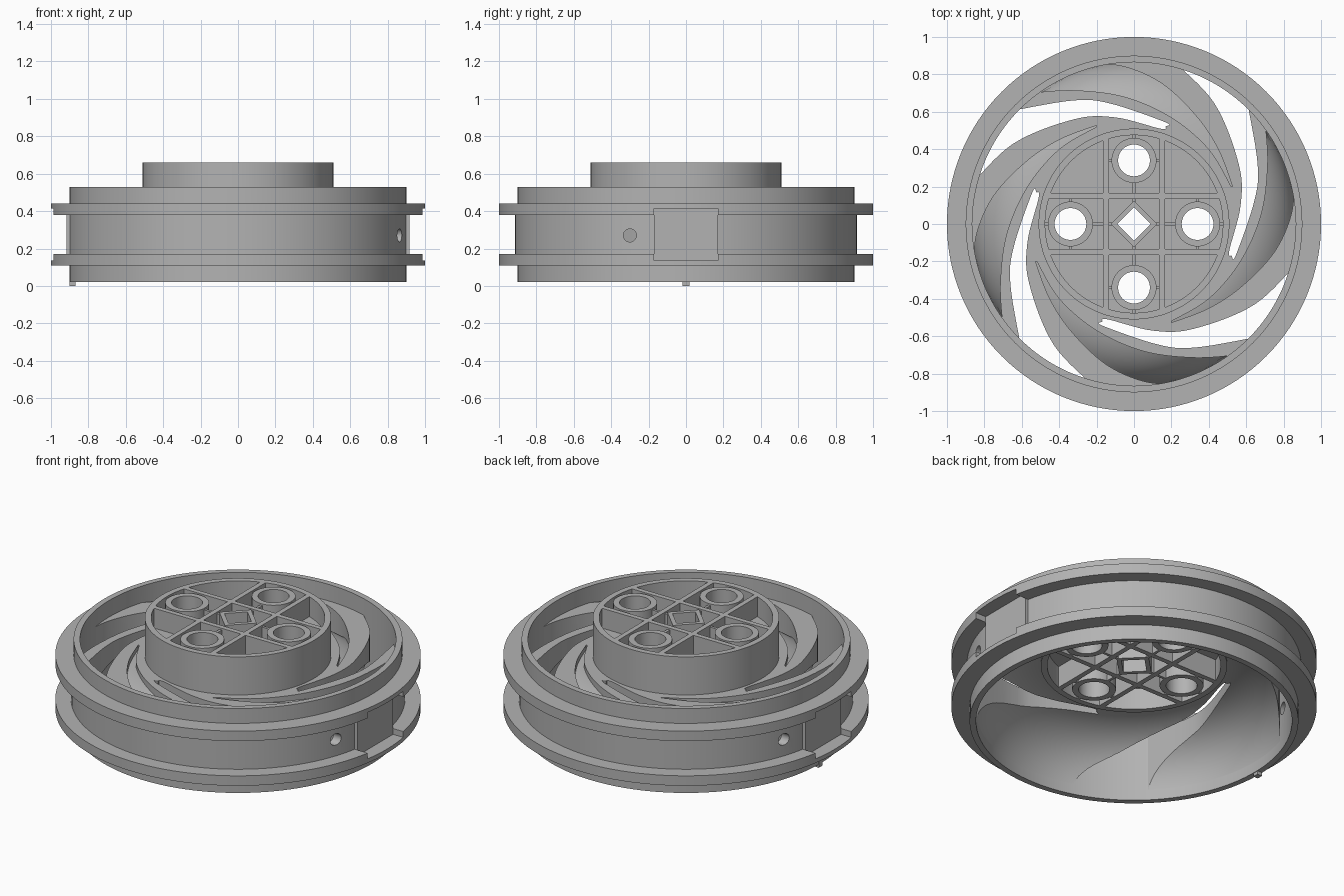
import bpy, bmesh, math
from mathutils import Matrix, Vector
from mathutils.geometry import interpolate_bezier

cube = bpy.data.objects.get("Cube")
if cube:
    bpy.data.objects.remove(cube, do_unlink=True)

grey = bpy.data.materials.new("plain grey")
grey.use_nodes = True
grey.diffuse_color = (0.45, 0.45, 0.45, 1)
grey.node_tree.nodes["Principled BSDF"].inputs["Base Color"].default_value = (0.45, 0.45, 0.45, 1)


def finish(name, bm):
    """Turn a bmesh into a named object."""
    bmesh.ops.recalc_face_normals(bm, faces=bm.faces)
    mesh = bpy.data.meshes.new(name)
    bm.to_mesh(mesh)
    bm.free()
    mesh.materials.append(grey)
    obj = bpy.data.objects.new(name, mesh)
    bpy.context.collection.objects.link(obj)
    return obj


def revolve(name, profile, steps=128):
    """Closed ring swept from (radius, height) points."""
    bm = bmesh.new()
    rings = []
    for i in range(steps):
        a = math.tau * i / steps
        rings.append([bm.verts.new((r * math.cos(a), r * math.sin(a), z)) for r, z in profile])
    n = len(profile)
    for i in range(steps):
        a, b = rings[i], rings[(i + 1) % steps]
        for j in range(n):
            k = (j + 1) % n
            bm.faces.new((a[j], b[j], b[k], a[k]))
    return finish(name, bm)


def box(name, low, high):
    bm = bmesh.new()
    bmesh.ops.create_cube(bm, size=1)
    for v in bm.verts:
        v.co = [l + (c + 0.5) * (h - l) for c, l, h in zip(v.co, low, high)]
    return finish(name, bm)


def cylinder(name, centre, radius, depth, sides=48, axis="Z", turn=0):
    bm = bmesh.new()
    rot = Matrix.Rotation(turn, 4, "Z")
    if axis == "X":
        rot = Matrix.Rotation(math.pi / 2, 4, "Y")
    bmesh.ops.create_cone(bm, cap_ends=True, segments=sides, radius1=radius, radius2=radius,
                          depth=depth, matrix=Matrix.Translation(centre) @ rot)
    return finish(name, bm)


def smooth_path(points, per=8):
    """Smooth curve through a few plan points."""
    p = [Vector((x, y, 0)) for x, y in points]
    out = []
    for i in range(len(p) - 1):
        before, after = p[max(i - 1, 0)], p[min(i + 2, len(p) - 1)]
        h1 = p[i] + (p[i + 1] - before) / 6
        h2 = p[i + 1] - (after - p[i]) / 6
        out += interpolate_bezier(p[i], h1, h2, p[i + 1], per + 1)[:-1]
    return out + [p[-1]]


def cut(target, cutters):
    for c in cutters:
        mod = target.modifiers.new("cut", "BOOLEAN")
        mod.operation, mod.solver, mod.object = "DIFFERENCE", "EXACT", c
        c.hide_render = True
    bpy.context.view_layer.update()
    dg = bpy.context.evaluated_depsgraph_get()
    mesh = bpy.data.meshes.new_from_object(target.evaluated_get(dg))
    target.modifiers.clear()
    target.data = mesh


def quarter_copies(obj):
    """Copies of a cutter turned by quarter turns."""
    copies = [obj]
    for k in range(1, 4):
        c = obj.copy()
        c.data = obj.data.copy()
        c.data.transform(Matrix.Rotation(k * math.pi / 2, 4, "Z"))
        bpy.context.collection.objects.link(c)
        copies.append(c)
    return copies


parts, helpers = [], []

# Rim with two flanges
rim = revolve("rim", [(0.865, 0.02), (0.9, 0.02), (0.9, 0.11), (1, 0.11), (1, 0.17), (0.915, 0.17),
                      (0.915, 0.38), (1, 0.38), (1, 0.44), (0.9, 0.44), (0.9, 0.53), (0.865, 0.53)])
rim_cuts = []
for s in (1, -1):
    xs = sorted((s * 0.917, s * 1.1))
    rim_cuts.append(box("notch_cutter", (xs[0], -0.17, 0.135), (xs[1], 0.17, 0.415)))
    rim_cuts.append(cylinder("hole_cutter", (s * 0.87, -s * 0.3, 0.27), 0.035, 0.25, 24, "X"))
    xs = sorted((s * 0.88, s * 0.917))
    parts.append(box("flat_pad", (xs[0], -0.17, 0.135), (xs[1], 0.17, 0.415)))
cut(rim, rim_cuts)
parts.append(rim)
helpers += rim_cuts
parts.append(box("locating_peg", (-0.9, -0.018, 0), (-0.868, 0.018, 0.06)))


# Spoke disc: domed underside, flat top, spiral slots and scoops
def dome(r):
    t = min(max((r - 0.47) / 0.4, 0), 1)
    return 0.03 + 0.35 * math.sqrt(1 - t ** 2.2)


TOP = 0.43
under = [(0.48 + 0.39 * math.sin(i / 16 * math.pi / 2),) for i in range(17)]
spokes = revolve("spokes", [(r, dome(r)) for (r,) in under] + [(0.885, 0.03), (0.885, TOP), (0.48, TOP)])

# Slot cutter outline
inner = smooth_path([(0.2, 0.88), (0.43, 0.645), (0.56, 0.32), (0.57, 0.1), (0.51, -0.14),
                     (0.522, -0.17), (0.545, -0.165), (0.645, 0.13), (0.66, 0.33), (0.6, 0.68)])
outline = inner + [Vector((0.42, 0.81, 0))]
bm = bmesh.new()
face = bm.faces.new([bm.verts.new(p + Vector((0, 0, -0.1))) for p in outline])
up = bmesh.ops.extrude_face_region(bm, geom=[face])["geom"]
bmesh.ops.translate(bm, vec=(0, 0, 0.8), verts=[g for g in up if isinstance(g, bmesh.types.BMVert)])
slots = quarter_copies(finish("slot_cutter", bm))

# Scoop cutter with a floor that follows the dome
side_a = smooth_path([(-0.56, 0.70), (-0.32, 0.715), (-0.05, 0.68), (0.2, 0.57), (0.4, 0.4), (0.52, 0.2)])
side_b = smooth_path([(-0.25, 0.86), (-0.05, 0.84), (0.15, 0.75), (0.33, 0.58), (0.45, 0.4), (0.527, 0.2)])
M = 10
bm = bmesh.new()
low, high = [], []
for a, b in zip(side_a, side_b):
    row = [a.lerp(b, j / M) for j in range(M + 1)]
    low.append([bm.verts.new((p.x, p.y, dome(p.length) + 0.03)) for p in row])
    high.append([bm.verts.new((p.x, p.y, 0.6)) for p in row])
N = len(low) - 1
for g in (low, high):
    for i in range(N):
        for j in range(M):
            bm.faces.new((g[i][j], g[i + 1][j], g[i + 1][j + 1], g[i][j + 1]))
for j in (0, M):
    for i in range(N):
        bm.faces.new((low[i][j], low[i + 1][j], high[i + 1][j], high[i][j]))
for i in (0, N):
    for j in range(M):
        bm.faces.new((low[i][j], low[i][j + 1], high[i][j + 1], high[i][j]))
scoops = quarter_copies(finish("scoop_cutter", bm))
cut(spokes, slots + scoops)
parts.append(spokes)
helpers += slots + scoops

# Hub wall, web, ribs and bosses
Z0, Z1 = 0.37, 0.66
parts.append(revolve("hub_wall", [(0.475, Z0), (0.51, Z0), (0.51, Z1), (0.475, Z1)]))
hub = [cylinder("hub_web", (0, 0, 0.52), 0.49, 0.04, 96)]
for s in (-0.15, 0.15):
    hub.append(box("hub_rib", (s - 0.015, -0.462, Z0), (s + 0.015, 0.462, Z1)))
    hub.append(box("hub_rib", (-0.462, s - 0.015, Z0), (0.462, s + 0.015, Z1)))
for length, offset in ((0.49, 0), (0.15, 0.34), (0.15, -0.34)):
    hub.append(box("thin_rib", (-length, offset - 0.008, Z0), (length, offset + 0.008, Z1 - 0.01)))
    hub.append(box("thin_rib", (offset - 0.008, -length, Z0), (offset + 0.008, length, Z1 - 0.01)))
mid = (Z0 + Z1) / 2
hub_cuts = [cylinder("square_hole_cutter", (0, 0, mid), 0.09, 1, 4)]
hub.append(cylinder("centre_boss", (0, 0, mid), 0.125, Z1 - Z0, 4))
for k in range(4):
    a = k * math.pi / 2
    c = (0.34 * math.cos(a), 0.34 * math.sin(a), mid)
    hub.append(cylinder("bolt_boss", c, 0.12, Z1 - Z0))
    hub_cuts.append(cylinder("bolt_hole_cutter", c, 0.085, 1))
for obj in hub:
    cut(obj, hub_cuts)
parts += hub
helpers += hub_cuts

for h in helpers:
    bpy.data.objects.remove(h, do_unlink=True)

# Smooth round surfaces, keep sharp edges
bpy.ops.object.select_all(action="DESELECT")
for obj in parts:
    obj.select_set(True)
bpy.context.view_layer.objects.active = rim
bpy.ops.object.shade_smooth_by_angle(angle=math.radians(30))
